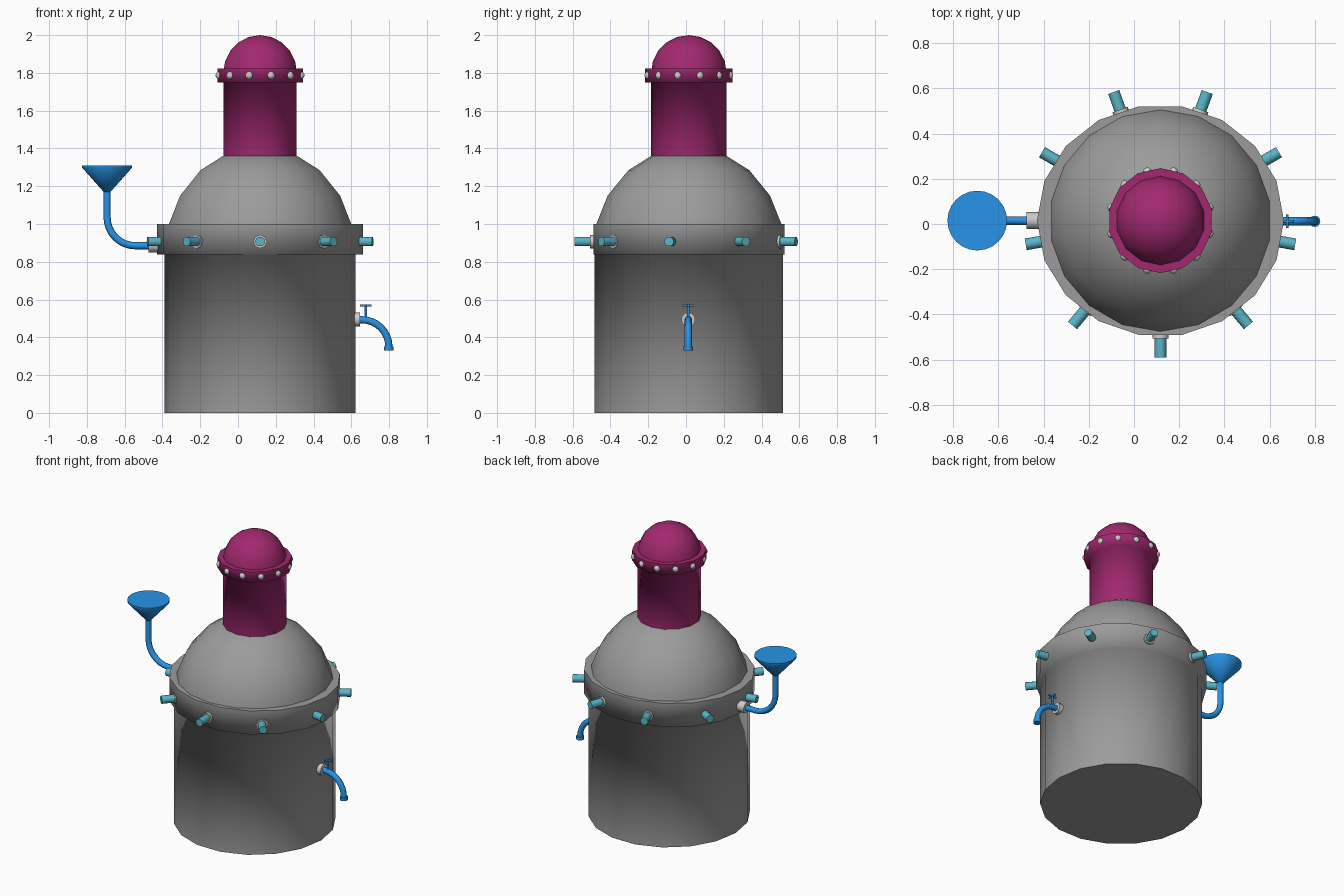
import bpy, math
from mathutils import Vector

if "Cube" in bpy.data.objects:
    bpy.data.objects.remove(bpy.data.objects["Cube"])

CX, CY = 0.117, 0.015            # axis of the tank


def material(name, rgb):
    m = bpy.data.materials.new(name)
    m.diffuse_color = (*rgb, 1)
    m.use_nodes = True
    m.node_tree.nodes["Principled BSDF"].inputs["Base Color"].default_value = m.diffuse_color
    return m


MAGENTA = material("magenta", (0.36, 0.022, 0.16))
BLUE = material("blue", (0.02, 0.3, 0.8))
TEAL = material("teal", (0.1, 0.46, 0.58))
IRON = material("iron", (0.33, 0.33, 0.33))


def finish(ob, mat=None, angle=50):
    if mat:
        ob.data.materials.append(mat)
    bpy.ops.object.select_all(action='DESELECT')
    ob.select_set(True)
    bpy.context.view_layer.objects.active = ob
    bpy.ops.object.shade_smooth_by_angle(angle=math.radians(angle))
    return ob


def lathe(name, profile, sides, loc, mat=None, turn=0.0, direction=(0, 0, 1), sharp=None):
    """Spin (radius, height) points, bottom to top; radius 0 makes a pole, open ends are capped.
    With sharp heights given, only the rings at those heights stay sharp."""
    verts, faces, rings = [], [], []
    for r, z in profile:
        if r == 0:
            rings.append([len(verts)] * sides)
            verts.append((0, 0, z))
            continue
        rings.append([len(verts) + i for i in range(sides)])
        for i in range(sides):
            a = math.radians(turn) + math.tau * i / sides
            verts.append((r * math.cos(a), r * math.sin(a), z))
    for lo, hi in zip(rings, rings[1:]):
        for i in range(sides):
            j = (i + 1) % sides
            faces.append(tuple(dict.fromkeys((lo[i], lo[j], hi[j], hi[i]))))
    if profile[0][0]:
        faces.append(tuple(reversed(rings[0])))
    if profile[-1][0]:
        faces.append(tuple(rings[-1]))
    me = bpy.data.meshes.new(name)
    me.from_pydata(verts, [], faces)
    ob = bpy.data.objects.new(name, me)
    bpy.context.collection.objects.link(ob)
    ob.location = loc
    ob.rotation_euler = Vector(direction).to_track_quat('Z', 'Y').to_euler()
    finish(ob, mat, 180 if sharp else 50)
    for e in me.edges if sharp else ():
        z0, z1 = (me.vertices[v].co.z for v in e.vertices)
        if any(abs(z0 - s) + abs(z1 - s) < 1e-4 for s in sharp):
            e.use_edge_sharp = True
    return ob


def pipe(name, points, radius, mat):
    """Round tube along a path, converted to a mesh."""
    cu = bpy.data.curves.new(name, 'CURVE')
    cu.dimensions = '3D'
    cu.bevel_depth, cu.bevel_resolution, cu.use_fill_caps = radius, 2, True
    sp = cu.splines.new('POLY')
    sp.points.add(len(points) - 1)
    for p, co in zip(sp.points, points):
        p.co = (*co, 1)
    ob = bpy.data.objects.new(name, cu)
    bpy.context.collection.objects.link(ob)
    bpy.ops.object.select_all(action='DESELECT')
    ob.select_set(True)
    bpy.context.view_layer.objects.active = ob
    bpy.ops.object.convert(target='MESH')
    return finish(bpy.context.object, mat)


def arc(cx, cz, r, a0, a1, y, n=8):
    angles = [math.radians(a0 + (a1 - a0) * i / n) for i in range(n + 1)]
    return [(cx + r * math.cos(a), y, cz + r * math.sin(a)) for a in angles]


def dome(r, h, z, a0, n):
    angles = [math.radians(a0 + (90 - a0) * i / n) for i in range(n)]
    return [(r * math.cos(a), z + h * math.sin(a)) for a in angles] + [(0, z + h)]


# Tank with its slightly oval band, and the shoulder dome
axis = (CX, CY, 0)
tank = lathe("tank", [(0.506, 0), (0.506, 0.838), (0.546, 0.838), (0.546, 1.0)], 18, axis,
             IRON, sharp=(0, 1.0))
for v in tank.data.vertices:
    if v.co.z > 0.9 or v.co.xy.length > 0.52:
        v.co.y *= 0.94
lathe("shoulder_dome", [(0.492, 0.96), (0.49, 1.0), (0.43, 1.15), (0.32, 1.285), (0.2, 1.36),
                        (0, 1.395)], 18, axis, IRON, turn=10, sharp=(0.96,))

# Chimney neck with collar, and cap
lathe("neck", [(0.199, 1.33), (0.199, 1.75), (0.232, 1.75), (0.232, 1.822)], 14, axis,
      MAGENTA, turn=90, sharp=(1.33, 1.822))
lathe("neck_cap", dome(0.2, 0.2, 1.8, 0, 5), 14, axis, MAGENTA, turn=90)

# Rivets round the collar
for i in range(12):
    a = math.radians(15 + 30 * i)
    lathe(f"rivet_{i + 1}", dome(0.021, 0.021, 0, -89, 7), 10,
          (CX + 0.222 * math.cos(a), CY + 0.222 * math.sin(a), 1.787))

# Studs with washers round the band
for i in range(9):
    a = math.radians(-90 + 40 * i)
    d = (math.cos(a), math.sin(a), 0)
    base = (CX, CY, 0.907)
    lathe(f"stud_washer_{i + 1}", [(0.036, 0.45), (0.036, 0.522)], 8, base, direction=d)
    lathe(f"stud_{i + 1}", [(0.026, 0.48), (0.026, 0.605)], 10, base, TEAL, direction=d)

# Filling funnel on the left
FX = -0.693
lathe("funnel", [(0.018, 1.17), (0.132, 1.298), (0.132, 1.31)], 24, (FX, CY, 0), BLUE)
pipe("funnel_pipe", [(FX, CY, 1.19)] + arc(FX + 0.15, 1.035, 0.15, 180, 270, CY)
     + [(-0.42, CY, 0.885)], 0.019, BLUE)
lathe("funnel_washer", [(0.037, 0), (0.037, 0.07)], 12, (-0.405, CY, 0.887), direction=(-1, 0, 0))

# Tap on the right
TY = 0.012
lathe("tap_washer", [(0.037, 0), (0.037, 0.045)], 12, (0.602, TY, 0.495), direction=(1, 0, 0))
pipe("tap_spout", [(0.62, TY, 0.495)] + arc(0.656, 0.35, 0.143, 90, 0, TY)
     + [(0.799, TY, 0.335)], 0.019, BLUE)
lathe("tap_lip", [(0.025, 0.33), (0.025, 0.352)], 12, (0.799, TY, 0), BLUE)
lathe("tap_stem", [(0.007, 0.49), (0.007, 0.575)], 8, (0.677, TY, 0), BLUE)
for name, d in (("tap_handle_x", Vector((0.03, 0, 0))), ("tap_handle_y", Vector((0, 0.03, 0)))):
    c = Vector((0.677, TY, 0.568))
    pipe(name, [c - d, c + d], 0.006, BLUE)
